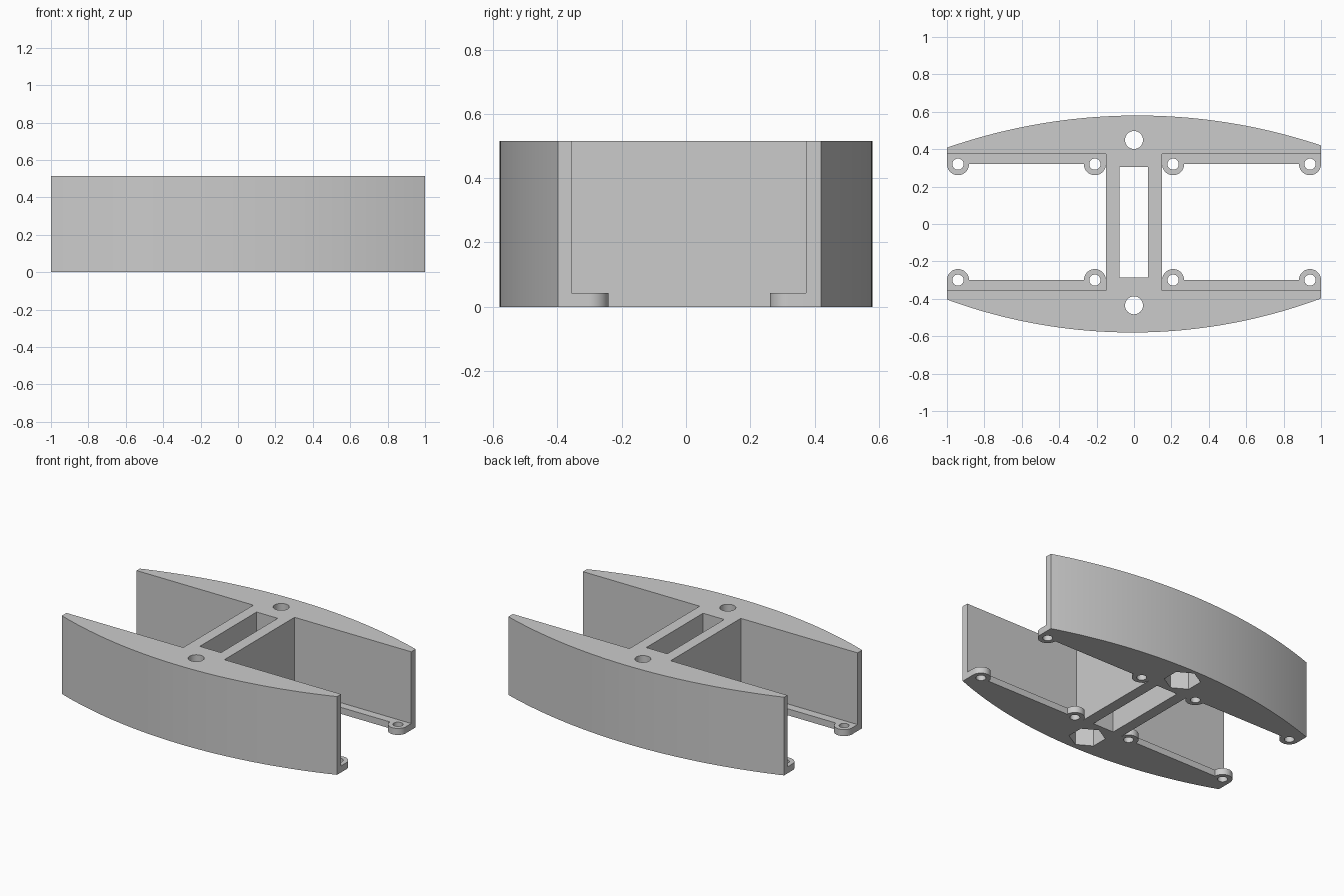
import bpy, bmesh, math

if "Cube" in bpy.data.objects:
    bpy.data.objects.remove(bpy.data.objects["Cube"], do_unlink=True)

HEIGHT, FLANGE_H = 0.515, 0.043
BACK_IN, FRONT_IN = 0.374, -0.356     # inner faces of the two side walls
WEB = 0.15                            # half width of the central web
BOSS_R, HOLE_R = 0.059, 0.03

grey = bpy.data.materials.new("plain_grey")
grey.use_nodes = True
grey.diffuse_color = (0.6, 0.6, 0.6, 1)
grey.node_tree.nodes["Principled BSDF"].inputs["Base Color"].default_value = (0.6, 0.6, 0.6, 1)


def prism(name, outline, z0, z1):
    """Extrude a flat outline between two heights."""
    bm = bmesh.new()
    face = bm.faces.new([bm.verts.new((x, y, z0)) for x, y in outline])
    top = bmesh.ops.extrude_face_region(bm, geom=[face])["geom"]
    bmesh.ops.translate(bm, vec=(0, 0, z1 - z0),
                        verts=[g for g in top if isinstance(g, bmesh.types.BMVert)])
    bmesh.ops.recalc_face_normals(bm, faces=bm.faces)
    mesh = bpy.data.meshes.new(name)
    bm.to_mesh(mesh)
    bm.free()
    mesh.materials.append(grey)
    obj = bpy.data.objects.new(name, mesh)
    bpy.context.collection.objects.link(obj)
    return obj


def ring(cx, cy, r, n, start=0.0):
    return [(cx + r * math.cos(start + math.tau * i / n),
             cy + r * math.sin(start + math.tau * i / n)) for i in range(n)]


def cut(obj, outline, z0, z1):
    """Cut a prism out of an object, then delete the cutter."""
    cutter = prism("cutter", outline, z0, z1)
    cutter.hide_render = True
    mod = obj.modifiers.new("cut", "BOOLEAN")
    mod.operation, mod.solver, mod.object = "DIFFERENCE", "EXACT", cutter
    bpy.context.view_layer.objects.active = obj
    bpy.ops.object.modifier_apply(modifier=mod.name)
    bpy.data.objects.remove(cutter, do_unlink=True)


def smooth(obj):
    bpy.ops.object.select_all(action="DESELECT")
    obj.select_set(True)
    bpy.context.view_layer.objects.active = obj
    bpy.ops.object.shade_smooth_by_angle(angle=math.radians(25))


def bow(apex, sag, tilt, n=48):
    """Circular bow from x = -1 to x = 1, bulging to positive y."""
    r = (1 + sag * sag) / (2 * sag)
    xs = [-1 + 2 * i / n for i in range(n + 1)]
    return [(x, apex - r + math.sqrt(r * r - x * x) + tilt * x) for x in xs]


# Main body: two bowed walls joined by a web
front = [(x, -y) for x, y in bow(0.58, 0.179, -0.003)]
back = bow(0.58, 0.166, 0.006)[::-1]
outline = (front
           + [(1, FRONT_IN), (WEB, FRONT_IN), (WEB, BACK_IN), (1, BACK_IN)]
           + back
           + [(-1, BACK_IN), (-WEB, BACK_IN), (-WEB, FRONT_IN), (-1, FRONT_IN)])
body = prism("main_body", outline, 0, HEIGHT)

# Slot through the web
cut(body, [(-0.078, -0.286), (0.076, -0.286), (0.076, 0.305), (-0.078, 0.305)], -0.1, 0.7)

# Bolt holes with hexagonal nut pockets underneath
for y in (-0.435, 0.449):
    cut(body, ring(0, y, 0.048, 40), -0.1, 0.7)
    cut(body, ring(0, y, 0.11, 6, math.pi / 2), -0.1, 0.2)
smooth(body)


# Mounting flanges with rounded screw bosses
def flange(name, side, wall, edge):
    out = 1 if edge > wall else -1
    bosses = (WEB + BOSS_R, 1 - BOSS_R)
    pts = [(WEB, wall)]
    for cx in bosses:
        for i in range(25):
            a = math.pi * (1 - i / 24)
            pts.append((cx + BOSS_R * math.cos(a), edge + out * BOSS_R * math.sin(a)))
    pts.append((1, wall))
    obj = prism(name, [(side * x, y) for x, y in pts], 0, FLANGE_H)
    for cx in bosses:
        cut(obj, ring(side * cx, edge, HOLE_R, 32), -0.1, 0.2)
    smooth(obj)


for side, label in ((1, "left"), (-1, "right")):
    flange("front_" + label + "_flange", side, FRONT_IN, -0.3)
    flange("back_" + label + "_flange", side, BACK_IN, 0.32)
